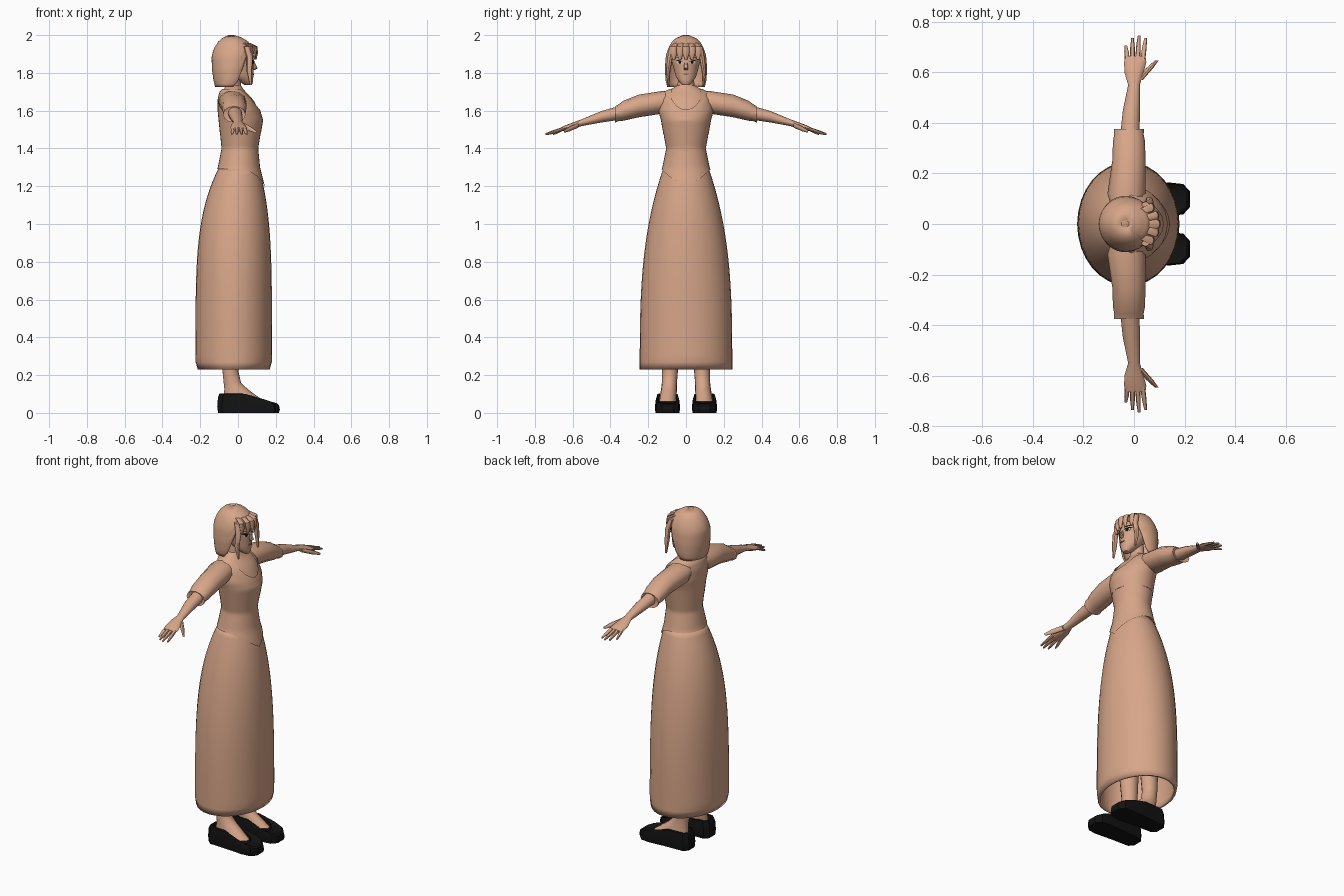
import bpy, bmesh
from math import sin, cos, pi
from mathutils import Vector

cube = bpy.data.objects.get("Cube")
if cube:
    bpy.data.objects.remove(cube)


def material(name, *rgb):
    mat = bpy.data.materials.new(name)
    mat.use_nodes = True
    mat.diffuse_color = (*rgb, 1)
    shader = mat.node_tree.nodes["Principled BSDF"]
    shader.inputs["Base Color"].default_value = (*rgb, 1)
    return mat


TAN = material("warm tan", .68, .38, .25)
BLACK = material("shoe black", .006, .006, .006)
WHITE = material("eye white", .75, .72, .68)
LIP = material("muted lip", .3, .19, .15)


def loft(name, rings, mat=TAN, caps=True, mirror=False, angle=.75):
    """Skin a list of equal point rings."""
    bm = bmesh.new()
    loops = [[bm.verts.new(point) for point in ring] for ring in rings]
    count = len(loops[0])
    for lower, upper in zip(loops, loops[1:]):
        for i in range(count):
            j = (i + 1) % count
            bm.faces.new((lower[i], lower[j], upper[j], upper[i]))
    if caps:
        bm.faces.new(loops[0][::-1])
        bm.faces.new(loops[-1])
    bmesh.ops.recalc_face_normals(bm, faces=bm.faces)
    mesh = bpy.data.meshes.new(name)
    bm.to_mesh(mesh)
    bm.free()
    part = bpy.data.objects.new(name, mesh)
    bpy.context.collection.objects.link(part)
    mesh.materials.append(mat)
    bpy.ops.object.select_all(action='DESELECT')
    part.select_set(True)
    bpy.context.view_layer.objects.active = part
    bpy.ops.object.shade_smooth_by_angle(angle=angle)
    if mirror:
        part.modifiers.new("mirror", 'MIRROR').use_axis = (False, True, False)
    return part


def thicken(part, thickness):
    cloth = part.modifiers.new("thickness", 'SOLIDIFY')
    cloth.thickness, cloth.offset = thickness, -1


def circle(count):
    return [(cos(2 * pi * i / count), sin(2 * pi * i / count)) for i in range(count)]


def tube(name, rows, across, sides=12, **options):
    """Rows are x, y, z and two radii; across is the second ring axis."""
    across = Vector(across)
    rings = []
    for x, y, z, wide, deep in rows:
        rings.append([Vector((x + wide * c, y, z)) + across * deep * s for c, s in circle(sides)])
    loft(name, rings, **options)


UPRIGHT, SIDEWAYS = (0, 0, 1), (0, 1, 0)


def from_table(table):
    """Make a profile rule: back x, front x and half width at any height."""
    def profile(z):
        z = min(max(z, table[0][0]), table[-1][0])
        for low, high in zip(table, table[1:]):
            if z <= high[0]:
                t = (z - low[0]) / (high[0] - low[0])
                return [p + (q - p) * t for p, q in zip(low[1:], high[1:])]
    return profile


def surface(profile, z, angle, grow):
    back, front, half = profile(z)
    middle, reach = (back + front) / 2, (front - back) / 2 + grow
    return middle + reach * cos(angle), (half + grow) * sin(angle), z


def shell(name, profile, low, high, grow=0, steps=16, sides=32, caps=False):
    """Wrap a profile between a low and a high edge, each a rule of the angle."""
    rings = []
    for k in range(steps + 1):
        ring = []
        for i in range(sides):
            angle = 2 * pi * i / sides - pi
            z = low(angle) + (high(angle) - low(angle)) * k / steps
            ring.append(surface(profile, z, angle, grow))
        rings.append(ring)
    return loft(name, rings, caps=caps)


def level(z):
    return lambda angle: z


# Long skirt, narrowing to the waist and rolled in at the hem
HEM, WAIST = .23, 1.3


def skirt_profile(z):
    t = min(1, (z - HEM) / (WAIST - HEM))
    roll = .012 * max(0, 1 - t * 25)
    narrow = t ** 4.5
    return -.225 + .125 * narrow + roll, .18 - .07 * narrow - roll, .245 - .127 * t ** 3


thicken(shell("skirt", skirt_profile, level(HEM), level(WAIST), steps=27), .014)

# Torso and neck: height, back x, front x, half width
torso = from_table([(1.2, -.14, .135, .155), (1.3, -.1, .11, .118), (1.4, -.08, .1, .098),
                    (1.55, -.095, .125, .125), (1.6, -.1, .11, .138), (1.66, -.1, .08, .13),
                    (1.7, -.09, .04, .11), (1.73, -.06, .015, .045), (1.8, -.055, .015, .04)])


def corset_point(angle):
    return 1.19 + .1 * abs(sin(angle)) if cos(angle) > 0 else 1.29


def neckline(angle):
    return min(1.715, 1.605 + .16 * angle * angle)


shell("chest_and_neck", torso, level(1.45), level(1.8), caps=True)
shell("pointed_corset", torso, corset_point, level(1.48), grow=.007)
shell("blouse", torso, level(1.48), neckline, grow=.008)

# Puffed sleeves with a narrow cuff, and bare arms
tube("sleeve", [(-.03, .05, 1.66, .055, .045), (-.03, .12, 1.645, .075, .06),
                (-.02, .25, 1.625, .066, .06), (-.02, .33, 1.6, .063, .053),
                (-.02, .355, 1.59, .058, .045), (-.02, .375, 1.58, .06, .043),
                (-.02, .37, 1.58, .045, .032)], UPRIGHT, mirror=True)
tube("arm", [(-.02, .3, 1.6, .04, .04), (-.01, .45, 1.567, .034, .03),
             (0, .55, 1.537, .023, .018), (0, .6, 1.52, .038, .017),
             (.005, .64, 1.508, .044, .014), (.005, .665, 1.5, .04, .01)],
     UPRIGHT, mirror=True)


def digit(name, start, end, thick):
    """Tapered finger with a slight bend."""
    start, end = Vector(start), Vector(end)
    rows = []
    for t, scale in ((0, 1), (.6, .9), (1, .5)):
        rows.append((*start.lerp(end, t), thick * scale, thick * scale))
    tube(name, rows, UPRIGHT, sides=8, mirror=True)


for i, name in enumerate(("little", "ring", "middle", "index")):
    digit(name + "_finger", (.02 * i - .026, .645, 1.506),
          (.026 * i - .032, .745 - .01 * (i - 2) ** 2, 1.475), .01)
digit("thumb", (.02, .57, 1.525), (.09, .647, 1.49), .015)

# Legs running into the feet
tube("leg", [(-.01, .085, 1, .075, .075), (-.035, .085, .4, .055, .052),
             (-.04, .085, .22, .042, .042), (-.03, .088, .16, .046, .04),
             (-.01, .09, .125, .062, .042), (.03, .098, .06, .11, .046)],
     SIDEWAYS, sides=16, mirror=True)

# Clogs: one outline repeated at several heights
edge = [(-.11, .03), (-.085, .053), (.04, .058), (.14, .066), (.195, .06), (.222, .03)]
edge += [(x, -wide) for x, wide in reversed(edge)]


def shoe_ring(height, scale, shift=0):
    ring = []
    for x, wide in edge:
        slope = 1 - max(0, x - .05) * 2.9
        ring.append((.03 + (x - .03) * scale + shift, .098 + wide * scale, height * slope))
    return ring


loft("shoe", [shoe_ring(0, .97), shoe_ring(.035, 1), shoe_ring(.085, .97), shoe_ring(.1, .92),
              shoe_ring(.103, .72, -.025), shoe_ring(.06, .68, -.025)],
     mat=BLACK, mirror=True, angle=.5)

# Head with a tapered chin
head = from_table([(1.735, .035, .072, .018), (1.75, .015, .079, .034), (1.78, -.03, .081, .054),
                   (1.86, -.09, .085, .075), (1.92, -.09, .077, .074), (1.965, -.06, .03, .045)])
shell("head", head, level(1.735), level(1.965), caps=True)
tube("nose", [(.076, 0, 1.865, .007, .006), (.092, 0, 1.825, .012, .012),
              (.08, 0, 1.815, .009, .009)], SIDEWAYS, sides=8)


def face_plate(name, y, z, wide, high, mat, lift, tilt=0, mirror=True):
    """Thin oval patch that follows the face."""
    rings = []
    for height in (0, lift):
        ring = []
        for c, s in circle(12):
            py, pz = y + wide * c, z + high * s + tilt * wide * c
            back, front, half = head(pz)
            bulge = (1 - (py / half) ** 2) ** .5
            ring.append(((back + front + (front - back) * bulge) / 2 + height, py, pz))
        rings.append(ring)
    loft(name, rings, mat=mat, mirror=mirror)


face_plate("eye", .034, 1.856, .016, .008, WHITE, .003)
face_plate("iris", .033, 1.856, .007, .008, BLACK, .0045)
face_plate("lash", .036, 1.864, .019, .003, BLACK, .005, tilt=.2)
face_plate("brow", .036, 1.879, .019, .002, BLACK, .003, tilt=.2)
face_plate("mouth", 0, 1.793, .017, .004, LIP, .004, mirror=False)

# Bobbed hair, open round the face
bob = from_table([(1.72, -.12, .02, .098), (1.76, -.13, .05, .108), (1.82, -.138, .07, .112),
                  (1.89, -.14, .083, .107), (1.93, -.127, .082, .094), (1.965, -.105, .055, .075),
                  (1.987, -.08, .02, .05), (2, -.05, -.02, .015)])


def hair_edge(angle):
    t = min(1, max(0, (abs(angle) - .75) / .45))
    return 1.91 - .185 * t * t * (3 - 2 * t)


hair = shell("bobbed_hair", bob, hair_edge, level(2), sides=40)
thicken(hair, .008)
tube("crown", [(-.035, 0, 1.99, .03, .02), (-.035, 0, 2, .015, .015)], SIDEWAYS)

# Fringe locks and long side locks
for i in range(-2, 3):
    y, bow = i * .032, .006 * i * i
    tube("fringe_lock", [(.055 - bow, y * .8, 1.958, .012, .012), (.09 - bow, y, 1.94, .012, .018),
                         (.097 - bow, y, 1.905, .009, .018), (.094 - bow, y, 1.872, .004, .007)],
         SIDEWAYS, sides=8)
tube("side_lock", [(.045, .076, 1.94, .015, .012), (.062, .084, 1.88, .016, .014),
                   (.06, .095, 1.81, .015, .012), (.068, .092, 1.735, .005, .005)],
     SIDEWAYS, sides=8, mirror=True)
